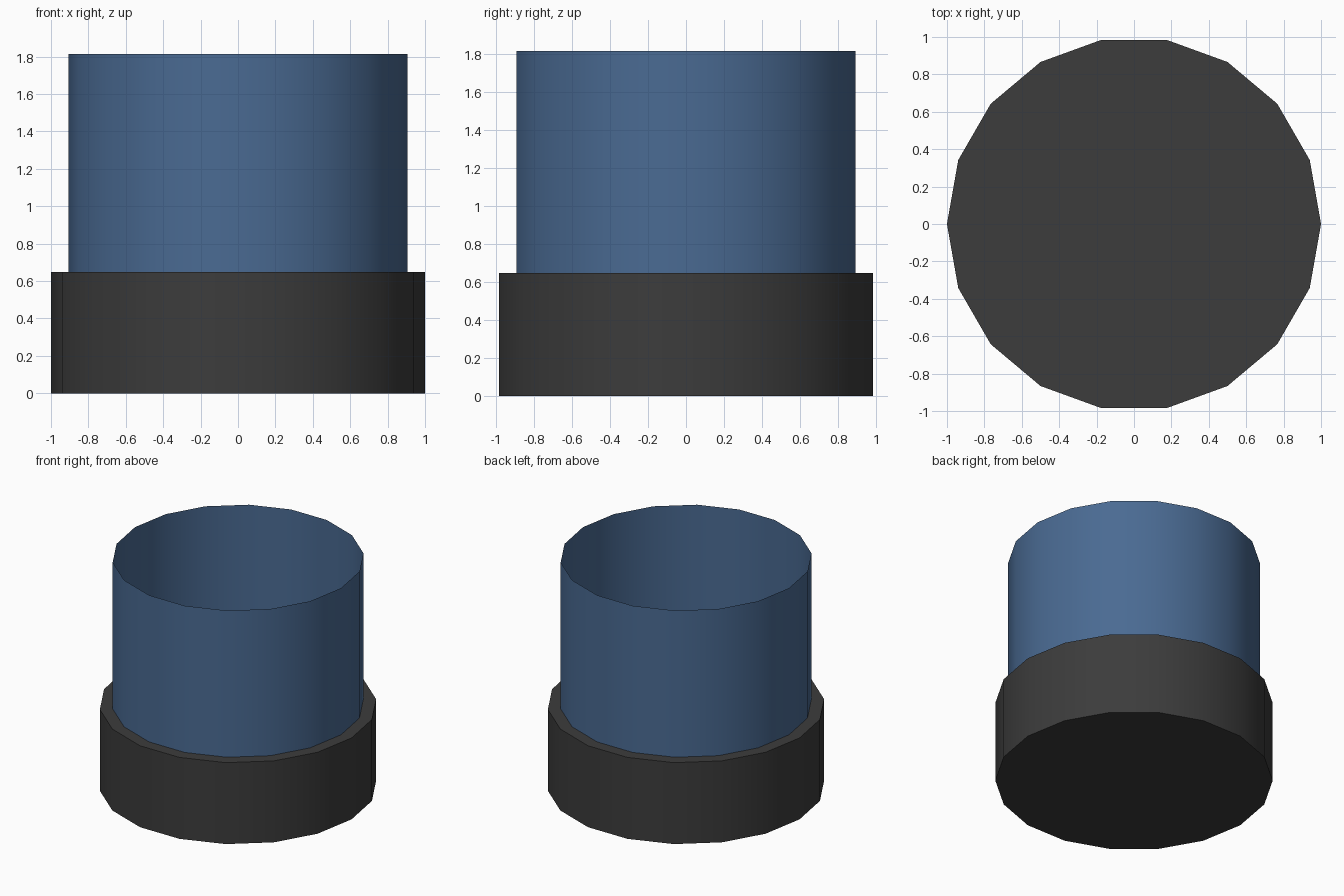
import bpy
import math

SIDES = 18

default = bpy.data.objects.get("Cube")
if default:
    bpy.data.objects.remove(default, do_unlink=True)


def make_material(name, color):
    mat = bpy.data.materials.new(name)
    mat.use_nodes = True
    mat.diffuse_color = color
    mat.node_tree.nodes["Principled BSDF"].inputs["Base Color"].default_value = color
    return mat


def add_drum(name, radius, bottom, top, cap, mat):
    """Upright 18-sided cylinder with a corner on the x axis."""
    bpy.ops.mesh.primitive_cylinder_add(
        vertices=SIDES, radius=radius, depth=top - bottom, end_fill_type=cap,
        location=(0, 0, (bottom + top) / 2), rotation=(0, 0, math.pi / 2))
    obj = bpy.context.object
    obj.name = name
    bpy.ops.object.transform_apply(location=True, rotation=True, scale=True)
    obj.data.materials.append(mat)
    bpy.ops.object.shade_smooth_by_angle(angle=math.radians(30))
    return obj


charcoal = make_material("charcoal", (0.045, 0.045, 0.045, 1))
steel_blue = make_material("steel blue", (0.068, 0.145, 0.29, 1))

# Solid base drum
add_drum("base", 1.0, 0.0, 0.648, 'NGON', charcoal)

# Thin open sleeve standing on the base
add_drum("sleeve", 0.907, 0.648, 1.815, 'NOTHING', steel_blue)
